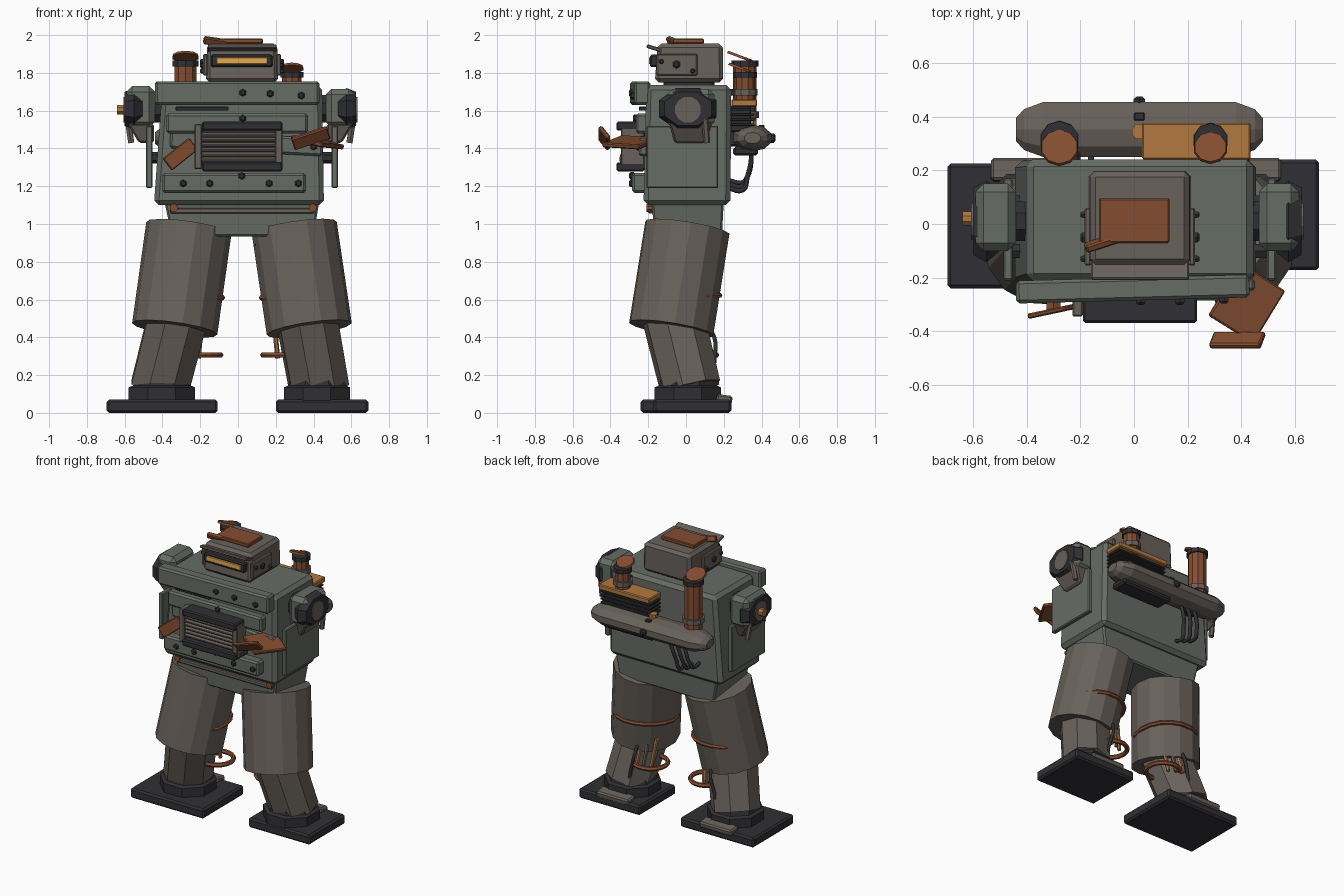
import bpy, bmesh, math
from mathutils import Vector, Matrix

COL = dict(green=(0.135, 0.15, 0.13), brown=(0.14, 0.12, 0.105), dark=(0.03, 0.03, 0.035),
           rust=(0.23, 0.075, 0.03), amber=(0.45, 0.19, 0.05), glow=(0.8, 0.4, 0.08))
MAT = {}
for k, c in COL.items():
    MAT[k] = bpy.data.materials.new(k)
    MAT[k].diffuse_color = (*c, 1)


def finish(name, bm, mat, bev=0):
    bmesh.ops.recalc_face_normals(bm, faces=bm.faces)
    me = bpy.data.meshes.new(name)
    bm.to_mesh(me)
    bm.free()
    me.materials.append(MAT[mat])
    ob = bpy.data.objects.new(name, me)
    bpy.context.collection.objects.link(ob)
    if bev:
        m = ob.modifiers.new("chamfer", 'BEVEL')
        m.width, m.segments = bev, 1
    return ob


def box(name, x, y, z, mat, bev=0.012, rot=(0, 0, 0), top=None):
    """Box from ranges; top gives other x and y ranges for the upper face."""
    c = Vector((sum(x) / 2, sum(y) / 2, sum(z) / 2))
    tx, ty = top or (x, y)
    bm = bmesh.new()
    bmesh.ops.create_cube(bm, size=2)
    for v in bm.verts:
        i, j, k = (int(a > 0) for a in v.co)
        v.co = Vector(((tx if k else x)[i], (ty if k else y)[j], z[k])) - c
    ob = finish(name, bm, mat, bev)
    ob.location = c
    ob.rotation_euler = [math.radians(a) for a in rot]
    return ob


def lathe(name, prof, n, mat, loc, axis=(0, 0, 1), scale=(1, 1)):
    """Faceted turned part; prof is (distance along axis, radius)."""
    bm = bmesh.new()
    rings = []
    for h, r in prof:
        ang = [2 * math.pi * (i + 0.5) / n for i in range(n)]
        rings.append([bm.verts.new((r * math.cos(a) * scale[0], r * math.sin(a) * scale[1], h)) for a in ang])
    for a, b in zip(rings, rings[1:]):
        for i in range(n):
            bm.faces.new((a[i], a[(i + 1) % n], b[(i + 1) % n], b[i]))
    bm.faces.new(rings[0])
    bm.faces.new(rings[-1])
    q = Vector(axis).to_track_quat('Z', 'Y').to_matrix().to_4x4()
    bm.transform(Matrix.Translation(loc) @ q)
    return finish(name, bm, mat)


def rod(name, a, b, r, n, mat, r2=None):
    d = Vector(b) - Vector(a)
    return lathe(name, [(0, r), (d.length, r2 or r)], n, mat, a, d)


def bolt(p, axis=(0, -1, 0), r=0.02):
    lathe("bolt", [(-0.01, r), (0.008, r), (0.016, r * 0.6)], 6, "dark", p, axis)


def ring(name, loc, r, t, mat, rot=(0, 0, 0)):
    bpy.ops.mesh.primitive_torus_add(major_segments=18, minor_segments=6, location=loc, rotation=rot,
                                     major_radius=r, minor_radius=t)
    ob = bpy.context.object
    ob.name = name
    ob.data.materials.append(MAT[mat])


def hose(name, pts, r, mat):
    cu = bpy.data.curves.new(name, 'CURVE')
    cu.dimensions, cu.bevel_depth, cu.bevel_resolution, cu.resolution_u = '3D', r, 1, 4
    cu.use_fill_caps = True
    s = cu.splines.new('BEZIER')
    s.bezier_points.add(len(pts) - 1)
    for b, p in zip(s.bezier_points, pts):
        b.co, b.handle_left_type, b.handle_right_type = p, 'AUTO', 'AUTO'
    cu.materials.append(MAT[mat])
    bpy.context.collection.objects.link(bpy.data.objects.new(name, cu))


# Torso, pelvis and layered chest plates
box("torso", (-0.445, 0.455), (-0.225, 0.235), (1.10, 1.735), "green", 0.025, top=((-0.40, 0.445), (-0.21, 0.24)))
box("pelvis", (-0.35, 0.40), (-0.17, 0.19), (0.935, 1.12), "green", 0.01, top=((-0.39, 0.43), (-0.18, 0.20)))
box("waist_strip", (-0.36, 0.405), (-0.20, -0.16), (1.055, 1.085), "brown", 0.006)
for x in (-0.34, 0.395):
    rod("waist_pin", (x, -0.21, 1.085), (x, -0.15, 1.085), 0.022, 8, "rust")
box("upper_chest_plate", (-0.44, 0.43), (-0.285, -0.20), (1.63, 1.755), "green", rot=(0, 0, 1.5))
box("middle_chest_plate", (-0.38, 0.37), (-0.265, -0.20), (1.48, 1.585), "green")
box("inner_chest_plate", (-0.36, 0.45), (-0.25, -0.20), (1.38, 1.475), "green", rot=(0, 3, 0))
box("lower_chest_plate", (-0.40, 0.36), (-0.285, -0.20), (1.165, 1.27), "green")
box("chest_slot", (-0.33, -0.05), (-0.25, -0.20), (1.6, 1.622), "dark", 0.004)
for x, y, z in ((0.025, -0.285, 1.695), (0.17, -0.285, 1.69), (0.335, -0.28, 1.68), (0.025, -0.265, 1.56),
                (0.4, -0.25, 1.41), (-0.29, -0.285, 1.215), (-0.15, -0.285, 1.215), (0.02, -0.285, 1.255),
                (0.165, -0.285, 1.215), (0.32, -0.285, 1.215)):
    bolt((x, y, z))

# Chest grille
box("grille_body", (-0.20, 0.21), (-0.31, -0.20), (1.30, 1.52), "dark")
for x in (-0.21, 0.215):
    box("grille_side", (x - 0.02, x + 0.02), (-0.345, -0.22), (1.29, 1.53), "brown", 0.006)
for z in (1.302, 1.518):
    box("grille_rail", (-0.19, 0.235), (-0.368, -0.22), (z - 0.024, z + 0.024), "dark", 0.008)
for i in range(6):
    z = 1.345 + i * 0.026
    box("grille_slat", (-0.20, 0.205), (-0.335, -0.29), (z - 0.007, z + 0.007), "brown", 0.003, (25, 0, 0))

# Torn rust plates on the front
box("rust_patch", (-0.395, -0.215), (-0.335, -0.315), (1.33, 1.41), "rust", 0.005, (0, -38, 12))
rod("patch_stud", (-0.30, -0.33, 1.37), (-0.30, -0.2, 1.37), 0.03, 6, "rust")
box("rust_arm_plate", (0.32, 0.52), (-0.41, -0.18), (1.42, 1.445), "rust", 0.006, (-3, 12, -32))
box("rust_arm_end", (0.285, 0.485), (-0.445, -0.42), (1.415, 1.495), "rust", 0.006, (38, -18, 0))

# Side panels, shoulders with faceted joint discs
for s, xp, xs, zt in ((-1, -0.47, -0.515, 1.73), (1, 0.512, 0.54, 1.715)):
    box("side_panel", (xp - 0.017, xp + 0.017), (-0.21, 0.17), (1.19, 1.52), "green", 0.006)
    for y in (-0.1, 0.08):
        rod("panel_mount", (xp, y, 1.35), (s * 0.42, y, 1.35), 0.03, 6, "dark")
    box("shoulder_box", (xs - 0.075, xs + 0.075), (-0.10, 0.15), (1.51, zt), "green", 0.03)
    box("shoulder_bracket", (xs - 0.04 - s * 0.03, xs + 0.04 - s * 0.03), (-0.06, 0.1), (1.43, 1.53), "brown", 0.01,
        top=((xs - 0.07, xs + 0.07), (-0.09, 0.14)))
    lathe("shoulder_disc", [(-0.045, 0.125), (0, 0.165), (0.05, 0.135)], 8, "dark", (xs + s * 0.035, 0.01, 1.61),
          (s, 0, 0), (1, 0.72))
    rod("shoulder_cap", (xs, 0.01, 1.605), (xs + s * 0.092, 0.01, 1.605), 0.07, 12, "brown")
    rod("shoulder_link", (xs, 0.01, 1.61), (s * 0.40, 0.01, 1.61), 0.08, 8, "dark")
    rod("shoulder_lever", (xs + s * 0.07, 0.10, 1.56), (xs + s * 0.05, 0.11, 1.43), 0.018, 6, "brown")
rod("shoulder_knob", (-0.58, 0.02, 1.605), (-0.64, 0.02, 1.605), 0.028, 8, "amber")

# Head with visor and scrap roof
box("neck", (-0.12, 0.17), (-0.12, 0.15), (1.70, 1.78), "dark")
box("head", (-0.17, 0.213), (-0.165, 0.197), (1.75, 1.955), "brown", 0.02, top=((-0.163, 0.207), (-0.15, 0.195)))
box("visor_frame", (-0.142, 0.183), (-0.19, -0.14), (1.83, 1.897), "dark", 0.008)
box("visor_glow", (-0.115, 0.157), (-0.197, -0.17), (1.847, 1.882), "glow", 0.003)
box("brow_brim", (-0.16, 0.205), (-0.21, -0.11), (1.918, 1.938), "brown", 0.005, (-17, 0, 0))
for s, x in ((-1, -0.172), (1, 0.216)):
    box("ear_plate", (x - 0.012, x + 0.012), (-0.155, 0.06), (1.785, 1.90), "brown", 0.006)
    bolt((x + s * 0.012, -0.05, 1.845), (s, 0, 0), 0.022)
    for y, z in ((-0.13, 1.86), (0.035, 1.81)):
        bolt((x + s * 0.012, y, z), (s, 0, 0), 0.014)
box("roof_patch", (-0.13, 0.132), (-0.07, 0.095), (1.955, 1.982), "rust", 0.005, (0, 0, 0))
box("roof_scrap", (-0.185, -0.055), (-0.085, -0.055), (1.945, 1.985), "rust", 0.006, (25, 8, 18))

# Back tank with straps
lathe("back_tank", [(0, 0.045), (0.03, 0.08), (0.10, 0.107), (0.82, 0.107), (0.89, 0.08), (0.92, 0.045)], 10, "brown",
      (-0.44, 0.352, 1.455), (1, 0, 0), (1, 0.66))
lathe("tank_valve", [(0, 0.025), (0.03, 0.025), (0.04, 0.012)], 6, "dark", (0.02, 0.435, 1.455), (0, 1, 0))
for y, z in ((0.34, 1.535), (0.40, 1.515)):
    box("tank_clip", (0.0, 0.04), (y - 0.015, y + 0.015), (z - 0.02, z + 0.01), "dark", 0.004)
for x in (-0.25, 0.25):
    box("tank_mount", (x - 0.05, x + 0.05), (0.2, 0.33), (1.41, 1.50), "dark")
box("tank_tray", (0.0, 0.40), (0.25, 0.38), (1.362, 1.41), "dark")

# Radiator stack under the amber lid
box("radiator_core", (0.05, 0.415), (0.235, 0.345), (1.49, 1.625), "dark", 0.005)
for i in range(4):
    z = 1.525 + i * 0.027
    box("radiator_fin", (0.035, 0.43), (0.235, 0.362), (z - 0.006, z + 0.006), "dark", 0.002)
box("radiator_lid", (0.03, 0.435), (0.24, 0.377), (1.622, 1.66), "amber", 0.006)
rod("filler_cap", (0.02, 0.345, 1.50), (0.02, 0.345, 1.55), 0.03, 8, "amber")

# Exhaust stacks with hinged flaps
for x, r, z0, z1 in ((-0.278, 0.062, 1.50, 1.86), (0.285, 0.054, 1.62, 1.80)):
    rod("exhaust_pipe", (x, 0.312, z0), (x, 0.312, z1), r, 10, "rust")
    rod("exhaust_rim", (x, 0.312, z1 - 0.025), (x, 0.312, z1 + 0.005), r + 0.01, 10, "dark")
    rod("exhaust_collar", (x, 0.312, z0 + 0.06), (x, 0.312, z0 + 0.095), r + 0.012, 10, "brown")
    lathe("exhaust_flap", [(0, r + 0.01), (0.014, r + 0.006)], 10, "rust", (x, 0.283, z1 + 0.02), (0, 0.38, 1))
    box("exhaust_strap", (x - 0.025, x + 0.025), (0.21, 0.31), (z0 + 0.06, z0 + 0.095), "dark", 0.004)

# Hoses below the tank
for i in range(3):
    x = -0.13 - i * 0.055
    hose("back_hose", [(x + 0.03, 0.34, 1.42), (x, 0.345, 1.34), (x - 0.02, 0.325, 1.25),
                       (x - 0.03, 0.30, 1.18 + 0.02 * i), (x - 0.03, 0.225, 1.19 + 0.02 * i)], 0.013, "dark")

# Legs: thigh sleeve, shin, ankle, foot, rings and pistons
LEGS = ((-1, (-0.26, -0.335), (-0.315, -0.405), -0.403, (-0.695, -0.108), (-0.24, 0.225), (-0.205, 0.05)),
        (1, (0.298, 0.377), (0.365, 0.42), 0.418, (0.20, 0.69), (-0.172, 0.24), (0.245, 0.05)))
for s, th, sh, xa, fx, fy, rc in LEGS:
    rod("thigh", (th[0], 0.007, 0.98), (th[1], -0.078, 0.445), 0.228, 14, "brown")
    rod("hip_joint", (s * 0.15, 0, 0.99), (th[0], 0, 0.9), 0.13, 8, "dark")
    rod("shin", (sh[0] - s * 0.02, -0.09, 0.60), (sh[1] + s * 0.01, 0.025, 0.13), 0.17, 8, "brown", 0.165)
    lathe("ankle", [(0.05, 0.19), (0.135, 0.19), (0.145, 0.165), (0.18, 0.155)], 8, "dark", (xa, 0.01, 0))
    for y in (-0.13, 0.15):
        box("ankle_lug", (xa - 0.08, xa + 0.08), (y - 0.03, y + 0.03), (0.06, 0.135), "dark", 0.008)
    box("foot", fx, fy, (0, 0.07), "dark")
    box("heel_plate", (xa - 0.13, xa + 0.13), (0.16, 0.245), (0.05, 0.095), "brown", 0.01, (-8, 0, 0))
    ring("shin_ring", (rc[0], rc[1], 0.307), 0.112, 0.016, "rust")
    ring("thigh_ring", (th[1] - s * 0.045, -0.025, 0.61), 0.208, 0.014, "rust", (0.06, 0, 0))
    for dx, y, m in ((0, 0.10, "amber"), (0.045, 0.125, "brown"), (0.09, 0.135, "amber")):
        x = s * (0.19 + dx)
        rod("leg_piston", (x, y - 0.04, 0.50), (x + s * 0.02, y, 0.29), 0.013, 6, m)
    hose("leg_cable", [(s * 0.30, 0.08, 0.5), (s * 0.30, 0.15, 0.4), (s * 0.33, 0.15, 0.28), (s * 0.36, 0.14, 0.15)],
         0.012, "dark")
